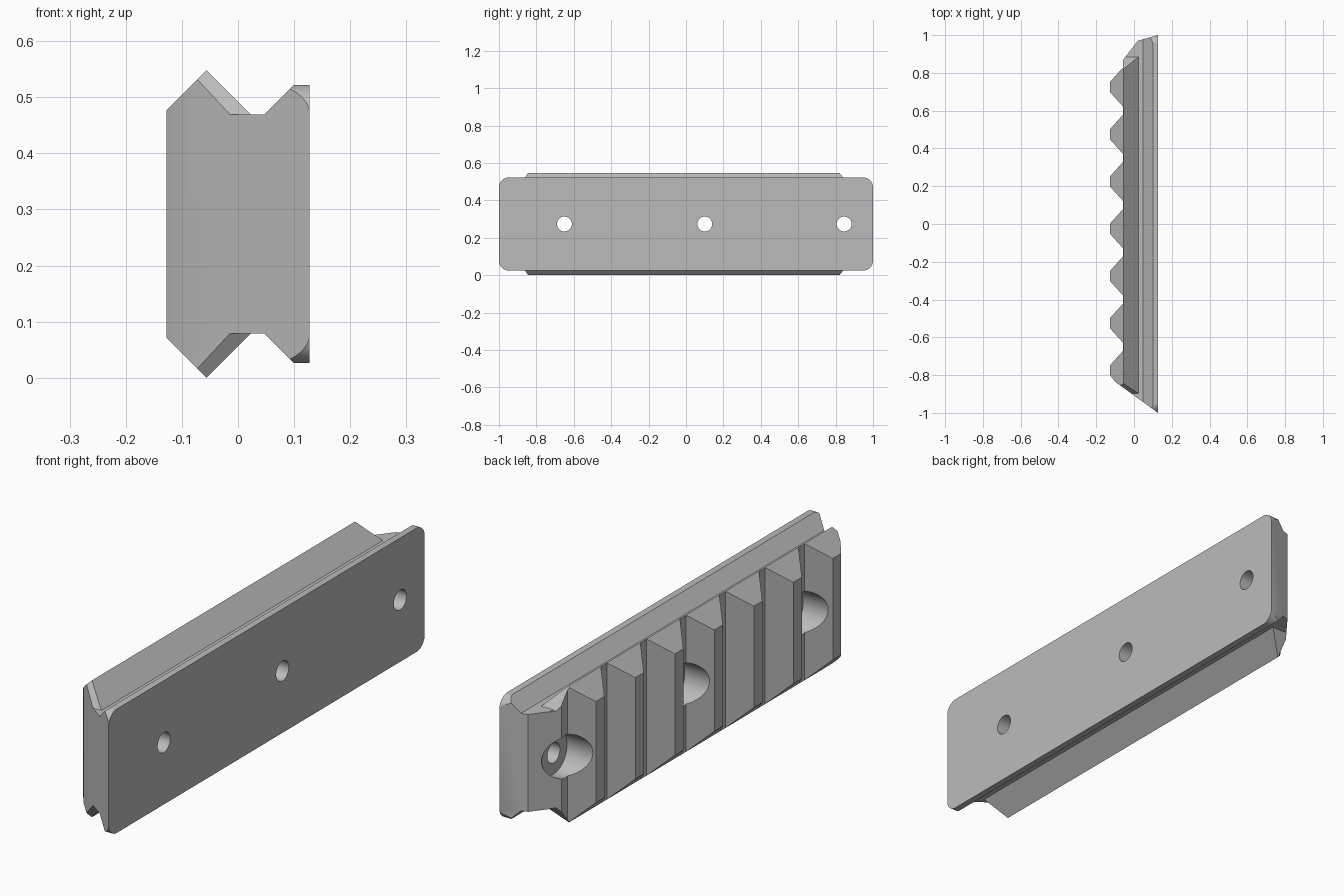
import bpy, bmesh
from math import cos, sin, pi
from mathutils import Vector

cube = bpy.data.objects.get("Cube")
if cube:
    bpy.data.objects.remove(cube, do_unlink=True)

MID = 0.274      # height of the long centre line
RIDGE = -0.056   # x of the dovetail ridge

steel = bpy.data.materials.new("plain grey")
steel.use_nodes = True
grey = (0.5, 0.5, 0.5, 1)
steel.diffuse_color = grey
steel.node_tree.nodes["Principled BSDF"].inputs["Base Color"].default_value = grey


def prism(name, points, axis, start, end):
    """Extrude a 2D outline along the given axis (the other two axes in order)."""
    bm = bmesh.new()
    verts = []
    for p in points:
        co = list(p)
        co.insert(axis, start)
        verts.append(bm.verts.new(co))
    face = bm.faces.new(verts)
    shift = Vector((0, 0, 0))
    shift[axis] = end - start
    new = bmesh.ops.extrude_face_region(bm, geom=[face])["geom"]
    bmesh.ops.translate(bm, vec=shift, verts=[g for g in new if isinstance(g, bmesh.types.BMVert)])
    bmesh.ops.recalc_face_normals(bm, faces=bm.faces)
    mesh = bpy.data.meshes.new(name)
    bm.to_mesh(mesh)
    bm.free()
    mesh.materials.append(steel)
    obj = bpy.data.objects.new(name, mesh)
    bpy.context.collection.objects.link(obj)
    return obj


def combine(obj, other, operation):
    """Apply a boolean and discard the second object."""
    mod = obj.modifiers.new("cut", "BOOLEAN")
    mod.operation, mod.solver, mod.object = operation, "EXACT", other
    bpy.context.view_layer.objects.active = obj
    bpy.ops.object.modifier_apply(modifier=mod.name)
    bpy.data.objects.remove(other, do_unlink=True)


def mirrored(half):
    """Close a half outline by reflecting its second coordinate about the centre line."""
    return [(a, MID + b) for a, b in half] + [(a, MID - b) for a, b in reversed(half)]


def circle(y, z, r, n=40):
    return [(y + r * cos(2 * pi * i / n), z + r * sin(2 * pi * i / n)) for i in range(n)]


def side_outline():
    """Plan outline: sloped ends and seven teeth."""
    pts = [(0.127, -1), (-0.10, -0.835), (-0.127, -0.80)]
    floor = RIDGE - 0.001
    for i in range(7):
        y = -0.775 + 0.25 * i
        if i:
            pts += [(floor, y - 0.105), (-0.127, y - 0.027)]
        pts += [(-0.127, y + 0.027), (floor, y + 0.105)]
    return pts + [(floor, 0.87), (0.02, 0.97), (0.127, 1)]


# Toothed dovetail with chamfered ends
rail = prism("toothed_rail", mirrored([(-0.13, 0.20), (RIDGE, 0.274), (0.023, 0.195), (0.04, 0.195)]), 1, -1.1, 1.1)
combine(rail, prism("plan", side_outline(), 2, -0.1, 0.7), "INTERSECT")
ends = mirrored([(-1.2, 0.194), (-0.898, 0.194), (-0.84, 0.28), (0.815, 0.28), (0.885, 0.194), (1.2, 0.194)])
combine(rail, prism("end_chamfers", ends, 0, -0.5, 0.5), "INTERSECT")

# Neck and mounting plate with rounded corners
plate = prism("mounting_plate", mirrored([(-0.03, 0.195), (0.047, 0.195), (0.10, 0.248), (0.127, 0.248)]), 1, -1.1, 1.1)
combine(plate, prism("plan", side_outline(), 2, -0.1, 0.7), "INTERSECT")
r, corner = 0.055, []
for sign, first in ((-1, pi), (1, pi / 2)):
    for i in range(9):
        a = first - i * pi / 16
        corner.append((sign * (1.001 - r) + r * cos(a), 0.249 - r + r * sin(a)))
combine(plate, prism("rounded_corners", mirrored(corner), 0, -0.5, 0.5), "INTERSECT")
combine(rail, plate, "UNION")

# Screw holes with counterbores on the toothed side
for y in (-0.65, 0.10, 0.845):
    combine(rail, prism("hole", circle(y, MID, 0.04), 0, -0.5, 0.5), "DIFFERENCE")
    combine(rail, prism("counterbore", circle(y, MID, 0.085), 0, -0.5, -0.005), "DIFFERENCE")

bpy.ops.object.select_all(action="DESELECT")
rail.select_set(True)
bpy.context.view_layer.objects.active = rail
bpy.ops.object.shade_smooth_by_angle(angle=pi / 9)
